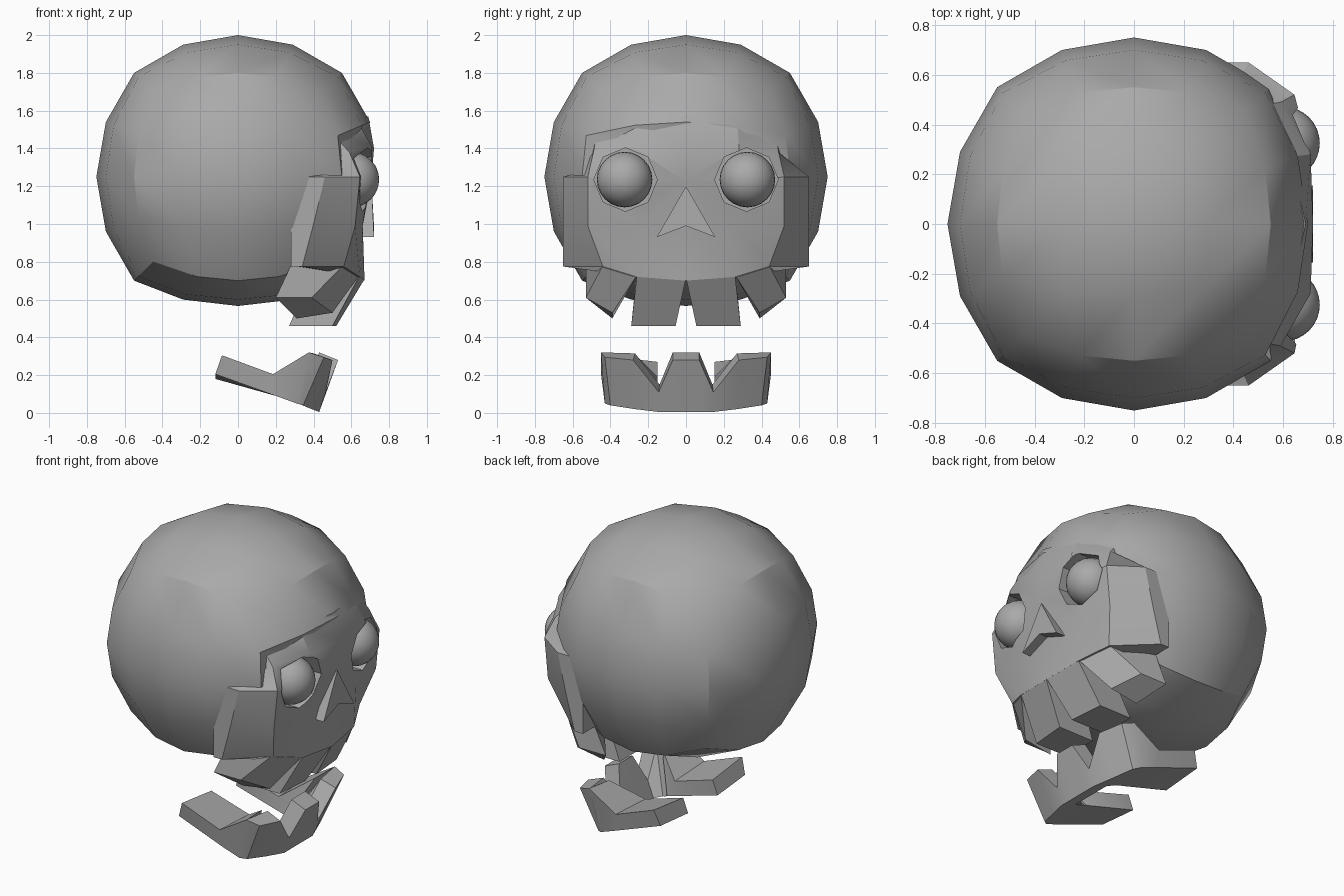
import bpy, bmesh, math
from mathutils import Vector, Matrix

if "Cube" in bpy.data.objects:
    bpy.data.objects.remove(bpy.data.objects["Cube"])

bone = bpy.data.materials.new("bone_grey")
bone.diffuse_color = (0.4, 0.4, 0.4, 1)
bone.use_nodes = True
bone.node_tree.nodes["Principled BSDF"].inputs["Base Color"].default_value = bone.diffuse_color


def finish(name, bm, smooth=True):
    bmesh.ops.remove_doubles(bm, verts=bm.verts, dist=0.0005)
    bmesh.ops.recalc_face_normals(bm, faces=bm.faces)
    me = bpy.data.meshes.new(name)
    bm.to_mesh(me)
    bm.free()
    me.materials.append(bone)
    ob = bpy.data.objects.new(name, me)
    bpy.context.collection.objects.link(ob)
    if smooth:
        shade(ob)
    return ob


def activate(ob):
    bpy.ops.object.select_all(action='DESELECT')
    ob.select_set(True)
    bpy.context.view_layer.objects.active = ob


def shade(ob):
    activate(ob)
    bpy.ops.object.shade_smooth_by_angle(angle=math.radians(30))


def mirrored(half):
    # full row from a half row, first point on the centre line
    return [(x, -y, z) for x, y, z in reversed(half[1:])] + list(half)


def hexahedron(name, bottom, top):
    bm = bmesh.new()
    b = [bm.verts.new(p) for p in bottom]
    t = [bm.verts.new(p) for p in top]
    bm.faces.new(b)
    bm.faces.new(t)
    n = len(b)
    for i in range(n):
        bm.faces.new((b[i], b[(i + 1) % n], t[(i + 1) % n], t[i]))
    return finish(name, bm, False)


# Cranium: spherified cube, flattened underneath and behind the face
bm = bmesh.new()
bmesh.ops.create_cube(bm, size=2)
bmesh.ops.subdivide_edges(bm, edges=bm.edges[:], cuts=3, use_grid_fill=True)
for v in bm.verts:
    d = Vector([math.tan(c * math.pi / 4) for c in v.co]).normalized()
    r = min(0.778, 0.75 + 0.028 * (1 - max(abs(c) for c in d)) / 0.293)
    x, y, z = d * r
    if z < -0.55:
        z = -0.55 + (z + 0.55) * 0.67
    if z < 0.2:
        x = min(x, 0.6)
    v.co = (x, y, z + 1.25)
cranium = finish("cranium", bm, False)

# Face: rows from brow to upper jaw, each from the middle out to the cheek
rows = [
    [(.69, 0, 1.57), (.63, .27, 1.55), (.48, .47, 1.5), (.40, .52, 1.3), (.28, .55, 1.3), (.28, .3, 1.3)],
    [(.72, 0, 1.40), (.71, .28, 1.41), (.59, .49, 1.38), (.42, .56, 1.27), (.28, .58, 1.27), (.28, .3, 1.27)],
    [(.705, 0, 1.22), (.695, .28, 1.22), (.645, .52, 1.25), (.46, .65, 1.25), (.28, .65, 1.25), (.28, .3, 1.25)],
    [(.66, 0, 1.0), (.66, .26, .99), (.62, .52, .99), (.40, .65, 1.0), (.28, .65, 1.0), (.28, .3, 1.0)],
    [(.67, 0, .70), (.645, .26, .72), (.56, .44, .775), (.34, .65, .775), (.28, .65, .775), (.28, .3, .775)],
]
bm = bmesh.new()
grid = [[bm.verts.new(p) for p in mirrored(r)] for r in rows]
for a, b in zip(grid, grid[1:]):
    for i in range(len(a)):
        j = (i + 1) % len(a)
        bm.faces.new((a[i], a[j], b[j], b[i]))
bm.faces.new(grid[0])
bm.faces.new(grid[-1])
face = finish("face", bm, False)

# Eye sockets cut out of face and cranium, then eyeballs set in them
sideways = Matrix.Rotation(math.pi / 2, 4, 'Y')
for side in (-1, 1):
    bm = bmesh.new()
    bmesh.ops.create_cone(bm, cap_ends=True, segments=8, radius1=0.168, radius2=0.168, depth=0.5,
                          matrix=Matrix.Translation((0.72, 0.32 * side, 1.235)) @ sideways)
    cutter = finish("socket_cutter", bm, False)
    cutter.hide_render = True
    for target in (cranium, face):
        activate(target)
        mod = target.modifiers.new("socket", 'BOOLEAN')
        mod.operation = 'DIFFERENCE'
        mod.solver = 'EXACT'
        mod.object = cutter
        bpy.ops.object.modifier_apply(modifier=mod.name)
    bpy.data.objects.remove(cutter)
    bm = bmesh.new()
    bmesh.ops.create_uvsphere(bm, u_segments=24, v_segments=16, radius=0.147,
                              matrix=Matrix.Translation((0.6, 0.325 * side, 1.235)) @ sideways)
    finish("eyeball", bm)
shade(cranium)
shade(face)

# Nose: raised arrowhead
outline = [(0, 1.2), (.155, .93), (0, .99), (-.155, .93)]
hexahedron("nose", [(.6, y, z) for y, z in outline],
           [(.708 + .012 * (z < 1.1), y, z) for y, z in outline])

# Upper teeth: a front and a side tooth on each half
for s in (-1, 1):
    hexahedron("front_tooth",
               [(.52, .055 * s, .46), (.50, .29 * s, .46), (.27, .29 * s, .46), (.27, .055 * s, .46)],
               [(.668, .002 * s, .705), (.643, .26 * s, .725), (.40, .26 * s, .75), (.40, .002 * s, .72)])
    hexahedron("side_tooth",
               [(.50, .39 * s, .53), (.39, .53 * s, .61), (.20, .53 * s, .61), (.31, .39 * s, .50)],
               [(.64, .262 * s, .725), (.555, .44 * s, .78), (.28, .53 * s, .78), (.40, .27 * s, .76)])

# Lower jaw: sections of outer bottom, outer top, inner top, inner bottom
sections = [
    [(.43, 0, .005), (.53, 0, .28), (.43, 0, .32), (.33, 0, .045)],
    [(.43, .07, .005), (.53, .07, .28), (.43, .07, .32), (.33, .07, .045)],
    [(.43, .145, .005), (.465, .145, .11), (.37, .14, .15), (.33, .14, .045)],
    [(.39, .27, .02), (.50, .28, .28), (.40, .27, .315), (.27, .15, .07)],
    [(.345, .40, .04), (.455, .43, .295), (.375, .44, .32), (.25, .15, .075)],
    [(.31, .43, .05), (.375, .45, .32), (.36, .27, .31), (.24, .15, .08)],
    [(.2, .435, .09), (.185, .45, .205), (.185, .15, .19), (.2, .15, .09)],
    [(-.12, .43, .205), (-.085, .45, .305), (-.085, .15, .27), (-.12, .15, .18)],
]
bm = bmesh.new()
for s in (-1, 1):
    rings = [[bm.verts.new((x, y * s, z)) for x, y, z in sec] for sec in sections]
    for a, b in zip(rings, rings[1:]):
        for i in range(4):
            j = (i + 1) % 4
            bm.faces.new((a[i], a[j], b[j], b[i]))
    bm.faces.new(rings[-1])
finish("lower_jaw", bm)
